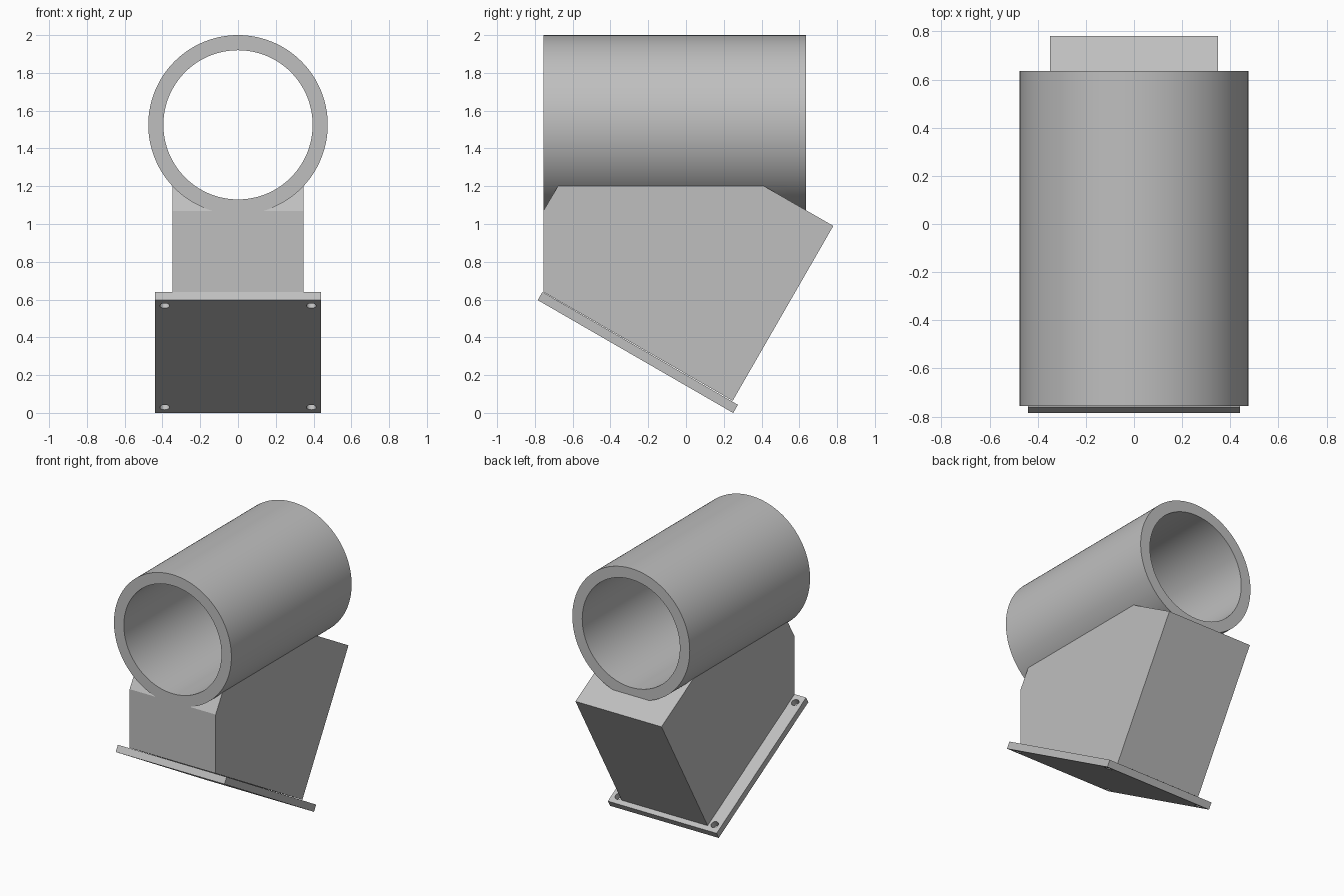
import bpy
import bmesh
from math import pi, radians
from mathutils import Matrix, Vector

if "Cube" in bpy.data.objects:
    bpy.data.objects.remove(bpy.data.objects["Cube"], do_unlink=True)

grey = bpy.data.materials.new("plain grey")
grey.use_nodes = True
colour = (0.52, 0.52, 0.52, 1)
grey.diffuse_color = colour
grey.node_tree.nodes["Principled BSDF"].inputs["Base Color"].default_value = colour


def make_object(name, bm):
    bmesh.ops.recalc_face_normals(bm, faces=bm.faces)
    mesh = bpy.data.meshes.new(name)
    bm.to_mesh(mesh)
    bm.free()
    mesh.materials.append(grey)
    obj = bpy.data.objects.new(name, mesh)
    bpy.context.collection.objects.link(obj)
    return obj


def prism(name, profile, half_width):
    """Side profile in (y, z), extruded symmetrically across x."""
    bm = bmesh.new()
    face = bm.faces.new([bm.verts.new((-half_width, y, z)) for y, z in profile])
    new = bmesh.ops.extrude_face_region(bm, geom=[face])["geom"]
    verts = [v for v in new if isinstance(v, bmesh.types.BMVert)]
    bmesh.ops.translate(bm, verts=verts, vec=(2 * half_width, 0, 0))
    return make_object(name, bm)


def cylinder(name, radius, length, centre, tilt, sides):
    bm = bmesh.new()
    matrix = Matrix.Translation(centre) @ Matrix.Rotation(tilt, 4, "X")
    bmesh.ops.create_cone(bm, cap_ends=True, segments=sides, radius1=radius,
                          radius2=radius, depth=length, matrix=matrix)
    return make_object(name, bm)


def combine(target, tool, operation):
    """Apply a boolean and discard the tool."""
    mod = target.modifiers.new(operation, "BOOLEAN")
    mod.object, mod.operation, mod.solver = tool, operation, "EXACT"
    bpy.ops.object.select_all(action="DESELECT")
    bpy.context.view_layer.objects.active = target
    target.select_set(True)
    bpy.ops.object.modifier_apply(modifier=mod.name)
    bpy.data.objects.remove(tool, do_unlink=True)


def smooth(obj):
    bpy.ops.object.select_all(action="DESELECT")
    bpy.context.view_layer.objects.active = obj
    obj.select_set(True)
    bpy.ops.object.shade_smooth_by_angle(angle=radians(25))


# Tilted base plate, laid out along its own slope
slope = radians(30)
along = Vector((0, 0.866, -0.5))
up = Vector((0, 0.5, 0.866))
start = Vector((0, -0.785, 0.597))
length, thick, half_plate = 1.195, 0.05, 0.44
corners = [start, start + along * length,
           start + along * length + up * thick, start + up * thick]
plate = prism("base_plate", [(c.y, c.z) for c in corners], half_plate)

# Four screw holes
for x in (-0.388, 0.388):
    for s in (0.06, length - 0.06):
        spot = start + along * s + up * thick / 2 + Vector((x, 0, 0))
        combine(plate, cylinder("hole", 0.026, 0.2, spot, -slope, 32), "DIFFERENCE")
smooth(plate)

# Wedge-shaped pedestal joined to the round sleeve, then bored through
pedestal = prism("pedestal_and_sleeve", [
    (-0.755, 0.64), (-0.755, 1.07), (-0.675, 1.205), (0.405, 1.205),
    (0.78, 0.99), (0.247, 0.064)], 0.348)
centre = (0, -0.06, 1.525)
combine(pedestal, cylinder("sleeve", 0.475, 1.39, centre, pi / 2, 128), "UNION")
combine(pedestal, cylinder("bore", 0.395, 3, centre, pi / 2, 128), "DIFFERENCE")
smooth(pedestal)
